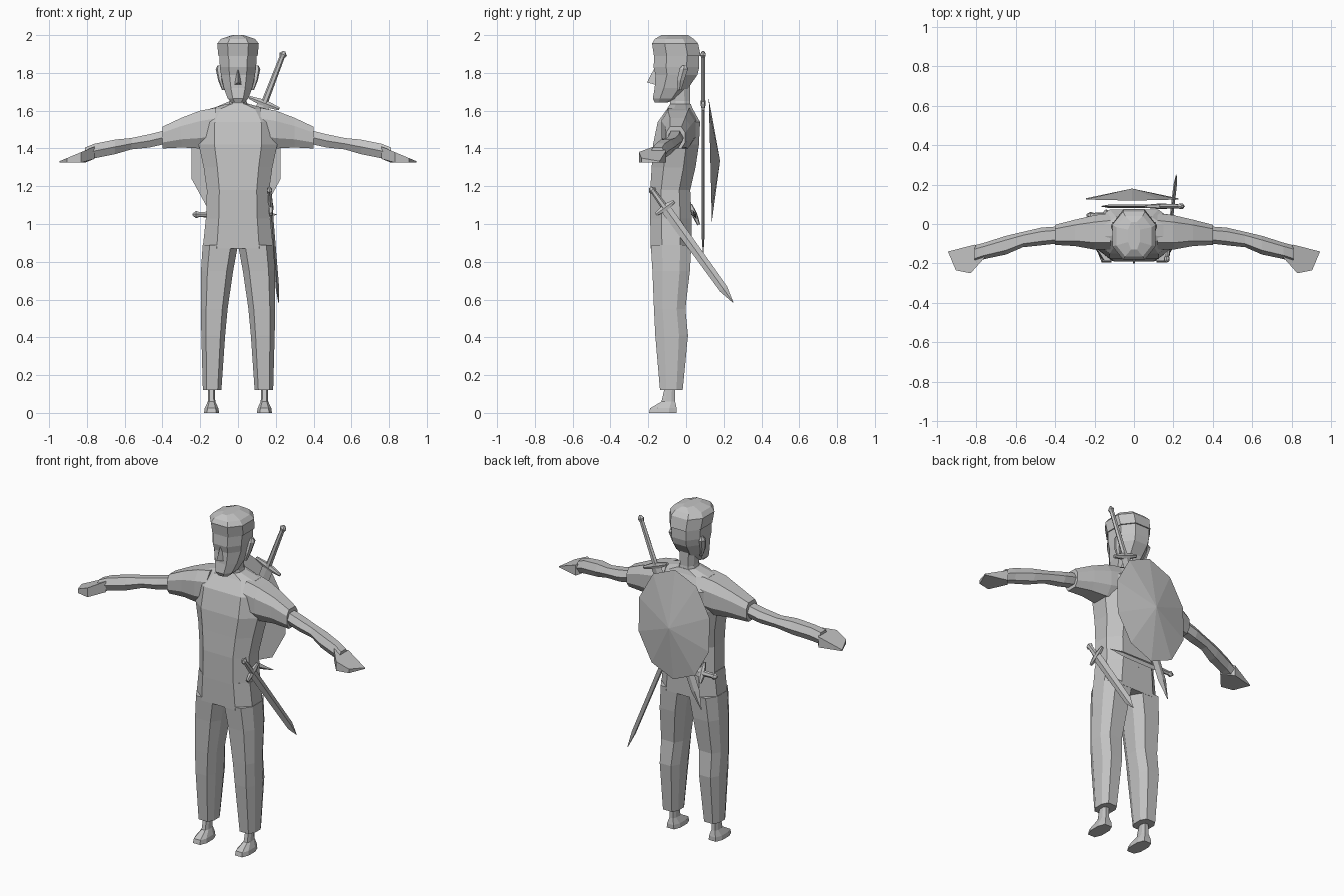
import bpy, bmesh, math
from mathutils import Vector, Matrix

if "Cube" in bpy.data.objects:
    bpy.data.objects.remove(bpy.data.objects["Cube"])

grey = bpy.data.materials.new("plain grey")
grey.diffuse_color = (0.55, 0.55, 0.55, 1)
grey.use_nodes = True
grey.node_tree.nodes["Principled BSDF"].inputs["Base Color"].default_value = grey.diffuse_color


def make(name, verts, faces, sx=1):
    """Build a flat-shaded object, optionally mirrored in x."""
    bm = bmesh.new()
    vs = [bm.verts.new((v[0] * sx, v[1], v[2])) for v in verts]
    for f in faces:
        bm.faces.new([vs[i] for i in f])
    bmesh.ops.recalc_face_normals(bm, faces=bm.faces)
    me = bpy.data.meshes.new(name)
    bm.to_mesh(me)
    bm.free()
    me.materials.append(grey)
    ob = bpy.data.objects.new(name, me)
    bpy.context.collection.objects.link(ob)
    return ob


def ring(a0, a1, b0, b1, sides, k):
    """Octagon, hexagon or diamond fitted in a rectangle."""
    ca, cb, ha, hb = (a0 + a1) / 2, (b0 + b1) / 2, (a1 - a0) / 2, (b1 - b0) / 2
    if sides == 8:
        p = [(k, -1), (1, -.45), (1, .45), (k, 1), (-k, 1), (-1, .45), (-1, -.45), (-k, -1)]
    elif sides == 6:
        p = [(1, 0), (k, 1), (-k, 1), (-1, 0), (-k, -1), (k, -1)]
    else:
        p = [(1, 0), (0, 1), (-1, 0), (0, -1)]
    return [(ca + u * ha, cb + v * hb) for u, v in p]


def loft(name, rows, axis='Z', sides=8, k=.6, sx=1, mat=None):
    """Skin rows of (position, a0, a1, b0, b1) along an axis."""
    verts, faces = [], []
    for t, *box in rows:
        for a, b in ring(*box, sides, k):
            v = Vector((a, b, t) if axis == 'Z' else (t, a, b))
            verts.append(mat @ v if mat else v)
    n, m = sides, len(rows)
    for r in range(m - 1):
        for i in range(n):
            j = (i + 1) % n
            faces.append((r * n + i, r * n + j, r * n + n + j, r * n + n + i))
    faces += [tuple(range(n)), tuple(range((m - 1) * n, m * n))]
    return make(name, verts, faces, sx)


def sym(rows):
    """Rows of (z, half width, front, back) centred on x = 0."""
    return [(z, -w, w, f, b) for z, w, f, b in rows]


# Shirt body and hips
loft("shirt", sym([(1.02, .168, -.19, .03), (1.18, .165, -.19, .022), (1.30, .182, -.182, .05),
                   (1.42, .208, -.175, .068), (1.54, .205, -.15, .074),
                   (1.61, .15, -.10, .035), (1.635, .06, -.085, .025)]))
loft("hips", sym([(.87, .187, -.187, .028), (1.03, .17, -.19, .03)]))

# Head, hair, neck
loft("neck", sym([(1.59, .06, -.085, .03), (1.65, .045, -.085, .02), (1.74, .05, -.09, .02)]))
loft("head", sym([(1.643, .035, -.165, -.10), (1.665, .055, -.176, -.035), (1.72, .075, -.166, .012),
                  (1.79, .09, -.162, .06), (1.83, .096, -.172, .07), (1.92, .10, -.166, .07)]), k=.5)
loft("hair", sym([(1.89, .104, -.17, .077), (1.955, .11, -.18, .064),
                  (1.98, .09, -.165, .04), (2.0, .03, -.13, .01)]), k=.5)
make("nose", [(0, -.165, 1.83), (.022, -.155, 1.735), (-.022, -.155, 1.735), (0, -.206, 1.75)],
     [(0, 1, 3), (0, 3, 2), (1, 2, 3), (0, 2, 1)])

# Limbs, built once per side
for side, sx in (("left", 1), ("right", -1)):
    loft(side + "_ear", [(1.71, .07, .085, -.045, -.025), (1.76, .08, .105, -.048, -.01),
                         (1.82, .085, .118, -.035, .01), (1.84, .09, .108, -.02, .0)],
         sides=6, k=.5, sx=sx)
    loft(side + "_sleeve", [(.12, -.13, .055, 1.41, 1.615), (.20, -.13, .045, 1.40, 1.60),
                            (.30, -.112, .022, 1.405, 1.562), (.40, -.106, -.004, 1.40, 1.515)],
         'X', sx=sx)
    loft(side + "_arm", [(.38, -.098, -.012, 1.425, 1.497), (.47, -.108, -.018, 1.405, 1.475),
                         (.565, -.118, -.04, 1.395, 1.455), (.65, -.155, -.06, 1.37, 1.447),
                         (.76, -.178, -.095, 1.348, 1.425), (.81, -.195, -.108, 1.335, 1.405)],
         'X', 6, .55, sx)
    # Hand: flat outline thinning towards the fingertips
    outline = [(.76, -.172), (.83, -.25), (.905, -.235), (.945, -.14), (.81, -.105)]
    low = [(x, y, 1.345 - min(.02, (x - .76) * .4)) for x, y in outline]
    top = [(x, y, 1.41 - (x - .76) * .42) for x, y in outline]
    make(side + "_hand", low + top, [tuple(range(5)), tuple(range(5, 10))] +
         [(i, (i + 1) % 5, (i + 1) % 5 + 5, i + 5) for i in range(5)], sx)
    loft(side + "_trouser_leg", [(.12, .088, .186, -.138, -.018), (.41, .068, .194, -.163, .01),
                                 (.55, .055, .197, -.17, -.004), (.75, .026, .196, -.178, .02),
                                 (.89, .0, .187, -.187, .028)], sx=sx)
    loft(side + "_foot", [(0, .10, .18, -.196, -.05), (.025, .104, .176, -.19, -.05),
                          (.06, .12, .16, -.13, -.058), (.14, .124, .158, -.112, -.06)], sx=sx)

# Round shield: shallow ten-sided cone on the back
rim = []
for i in range(10):
    a = math.radians(18 + 36 * i)
    z = 1.338 + .327 * math.sin(a)
    rim.append((-.01 + .247 * math.cos(a), .128 - (z - 1.338) * .025, z))
make("shield", rim + [(-.01, .18, 1.335)],
     [(i, (i + 1) % 10, 10) for i in range(10)] + [tuple(range(10))])


def sword(name, pommel, tip, normal, hilt, guard, width):
    """Blade, guard and grip laid out along the line from pommel to tip."""
    p, q = Vector(pommel), Vector(tip)
    z = (q - p).normalized()
    x = Vector(normal).cross(z).normalized()
    y = z.cross(x)
    mat = Matrix((x, y, z)).transposed().to_4x4()
    mat.translation = p
    length, w, t = (q - p).length, width / 2, .009

    def row(d, a, b):
        return (d, -a, a, -b, b)
    loft(name + "_blade", [row(hilt, w, t), row(length - width * 1.6, w * .85, t),
                           row(length, .002, .002)], sides=4, mat=mat)
    loft(name + "_grip", [row(0, .006, .005), row(.018, .021, .014), row(.035, .014, .01),
                          row(hilt, .018, .012)], sides=6, k=.5, mat=mat)
    # Guard runs across the blade, thicker in the middle
    turn = mat @ Matrix.Translation((0, 0, hilt))
    loft(name + "_guard", [row(-guard, .008, .008), row(-guard * .3, .013, .016),
                           row(guard * .3, .013, .016), row(guard, .008, .008)],
         'X', 6, .6, mat=turn @ Matrix.Identity(4))


# Weapons: long sword on the back, sword on the left hip, dagger at the waist
sword("back_sword", (.245, .09, 1.915), (-.165, .09, .85), (0, 1, 0), .295, .085, .07)
sword("hip_sword", (.165, -.19, 1.195), (.215, .25, .585), (1, 0, 0), .135, .06, .055)
sword("dagger", (-.24, .045, 1.05), (.205, .045, 1.05), (0, .93, .37), .10, .058, .055)
